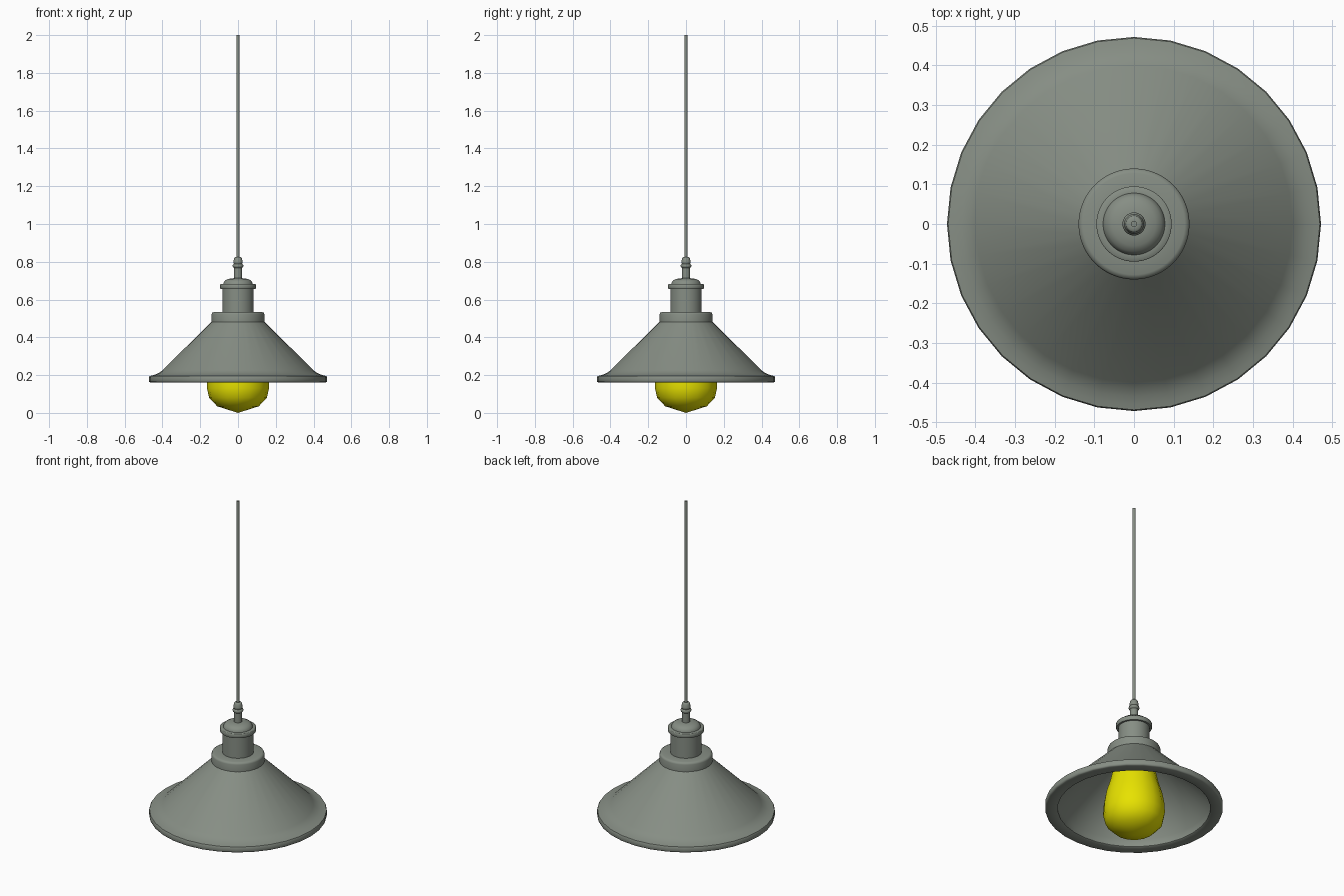
import bpy, bmesh, math

def lathe(name, profile, segs=32, mat=None, angle=50):
    """Revolve (radius, z) points about the z axis; zero radius closes to a pole."""
    bm = bmesh.new()
    rings = []
    for r, z in profile:
        if r == 0:
            rings.append([bm.verts.new((0, 0, z))] * segs)
        else:
            rings.append([bm.verts.new((r * math.cos(2 * math.pi * i / segs),
                                        r * math.sin(2 * math.pi * i / segs), z))
                          for i in range(segs)])
    for a, b in zip(rings, rings[1:]):
        for i in range(segs):
            j = (i + 1) % segs
            # profiles run upwards, so this order faces outwards
            quad = list(dict.fromkeys((a[i], a[j], b[j], b[i])))
            if len(quad) > 2:
                bm.faces.new(quad)
    mesh = bpy.data.meshes.new(name)
    bm.to_mesh(mesh)
    bm.free()
    obj = bpy.data.objects.new(name, mesh)
    bpy.context.collection.objects.link(obj)
    mesh.materials.append(mat)
    bpy.ops.object.select_all(action='DESELECT')
    obj.select_set(True)
    bpy.context.view_layer.objects.active = obj
    bpy.ops.object.shade_smooth_by_angle(angle=math.radians(angle))
    return obj

def material(name, colour):
    mat = bpy.data.materials.new(name)
    mat.diffuse_color = (*colour, 1)
    return mat

metal = material("green_grey_metal", (0.24, 0.27, 0.232))
yellow = material("bulb_yellow", (0.8, 0.76, 0.0))

# Conical shade: inside down to the rolled lip, then up the outside
lathe("shade", [(0.105, 0.482), (0.13, 0.482), (0.405, 0.207), (0.405, 0.165),
                (0.41, 0.161), (0.464, 0.161), (0.47, 0.164), (0.472, 0.171),
                (0.472, 0.189), (0.469, 0.195), (0.455, 0.198), (0.435, 0.204),
                (0.415, 0.214), (0.4, 0.226), (0.138, 0.484)], 32, metal)

# Collar on top of the shade
lathe("collar", [(0.128, 0.48), (0.14, 0.48), (0.14, 0.522), (0.137, 0.53),
                 (0.128, 0.534), (0.08, 0.534)], 64, metal)

# Lamp holder with flange and domed cap
lathe("socket", [(0.083, 0.534), (0.083, 0.656)], 64, metal)
lathe("flange", [(0.083, 0.656), (0.093, 0.656), (0.095, 0.659), (0.095, 0.68),
                 (0.093, 0.682), (0.078, 0.682)], 64, metal)
lathe("cap", [(0.078, 0.682), (0.076, 0.69), (0.069, 0.7), (0.055, 0.708),
              (0.035, 0.712), (0.022, 0.713)], 64, metal)

# Cord grip: stem, bead and nut
lathe("stem", [(0.022, 0.712), (0.022, 0.77)], 32, metal)
lathe("grip_bead", [(0.022, 0.768), (0.027, 0.772), (0.029, 0.778), (0.027, 0.785),
                    (0.022, 0.789)], 32, metal)
lathe("grip_nut", [(0.022, 0.789), (0.025, 0.795), (0.025, 0.803), (0.022, 0.81),
                   (0.021, 0.82), (0.017, 0.824), (0.008, 0.824)], 32, metal)

# Hanging cord
lathe("cord", [(0.008, 0.82), (0.008, 2.0), (0, 2.0)], 16, metal)

# Bulb with coarse rounded end
lathe("bulb", [(0, 0.0), (0.11, 0.035), (0.153, 0.08), (0.164, 0.13), (0.163, 0.18),
               (0.151, 0.25), (0.13, 0.32), (0.117, 0.38), (0.113, 0.43),
               (0.11, 0.482)], 16, yellow)
